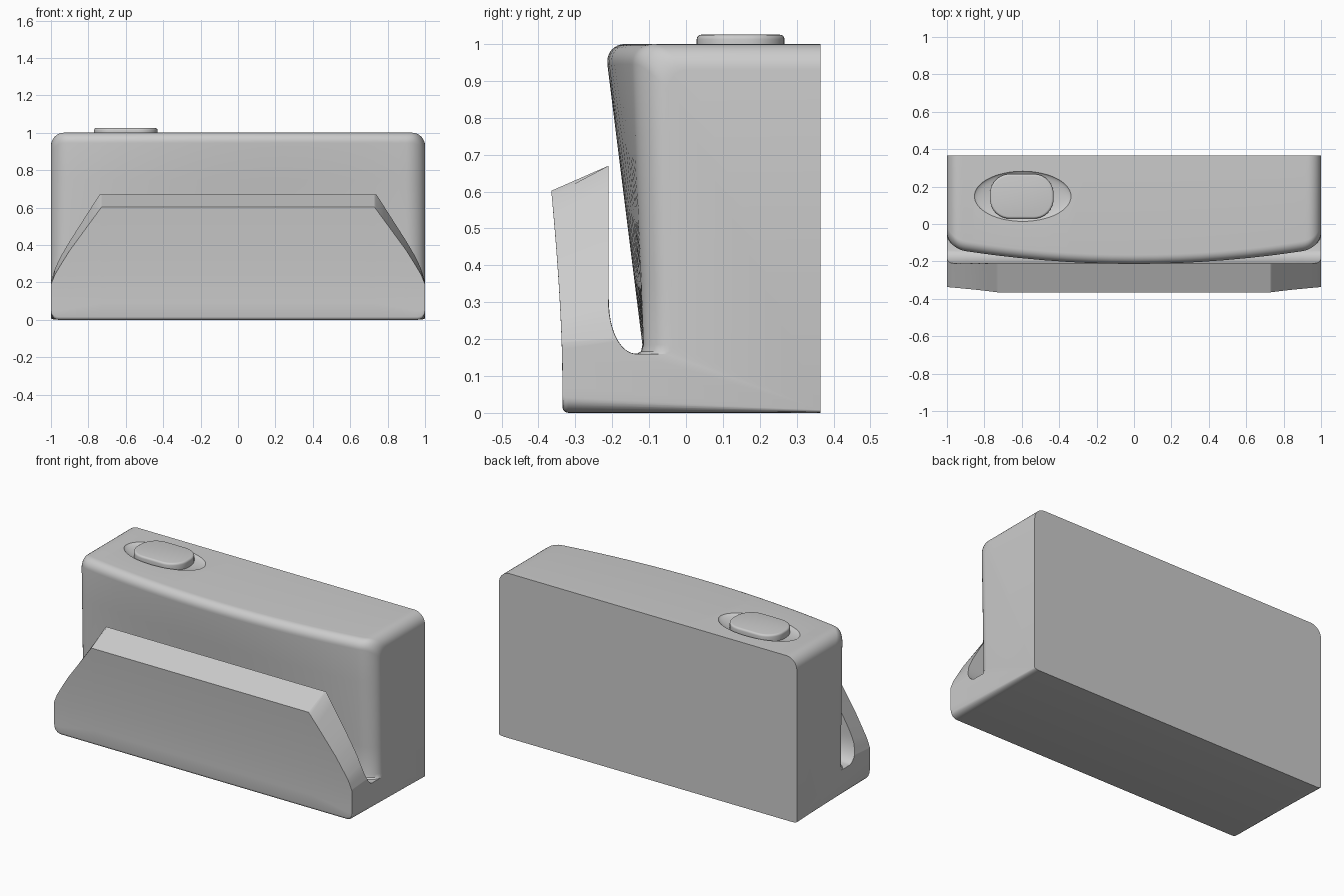
import bpy, bmesh
from math import sin, cos, pi, sqrt

if "Cube" in bpy.data.objects:
    bpy.data.objects.remove(bpy.data.objects["Cube"])

FLOOR = 0.16  # height of the slot floor


def lerp_table(table, x):
    if x <= table[0][0]:
        return table[0][1]
    for (x0, v0), (x1, v1) in zip(table, table[1:]):
        if x <= x1:
            return v0 + (v1 - v0) * (x - x0) / (x1 - x0)
    return table[-1][1]


def corner(x, r):
    """Quarter-round drop near the ends x = +-1."""
    d = max(0.0, abs(x) - (1 - r))
    return r - sqrt(max(0.0, r * r - d * d))


def body_front(x, z):
    """Leaning, bowed front face of the main body."""
    u = (z - FLOOR) / (1 - FLOOR)
    return -0.115 - 0.105 * u + 0.09 * u * x * x + 0.8 * corner(x, 0.1)


def lip_back(z):
    d = max(0.0, (0.30 - z) / 0.14)
    return -0.135 - 0.075 * sqrt(max(0.0, 1 - d * d))


def lip_front(z):
    return -0.335 - 0.03 * (max(0.0, z - 0.1) / 0.5) ** 1.6


LIP_REAR_TOP = [(0.74, 0.67), (0.9, 0.42), (0.95, 0.335), (0.98, 0.27), (1, 0.2)]
LIP_FRONT_TOP = [(0.73, 0.602), (0.9, 0.37), (0.95, 0.29), (0.98, 0.24), (1, 0.19)]


def section(x):
    """Closed y-z outline of the holder at station x."""
    a = abs(x)
    top = 1 - corner(x, 0.07)
    bottom = corner(x, 0.04)
    pts = [(0.365, 0.2 * bottom), (0.365, top)]
    r = 0.055
    for i in range(9):                       # rounded top front edge
        t = pi / 2 * (1 - i / 8)
        z = top - r + r * sin(t)
        pts.append((body_front(x, z) + r - r * cos(t), z))
    for z in (0.75, 0.55, 0.35, 0.185):      # leaning face
        pts.append((body_front(x, z), z))
    pts.append((body_front(x, 0.167) - 0.006, 0.167))
    pts.append((body_front(x, FLOOR) - 0.018, FLOOR))
    h, hf = lerp_table(LIP_REAR_TOP, a), lerp_table(LIP_FRONT_TOP, a)
    for i in range(1, 15):                   # slot curve and back of the lip
        z = FLOOR + (h - FLOOR) * (i / 14) ** 2
        pts.append((lip_back(z), z))
    for i in range(9):                       # front of the lip
        z = hf + (bottom + 0.016 - hf) * i / 8
        pts.append((lip_front(z), z))
    for t in (pi / 6, pi / 3, pi / 2):       # rounded foot
        pts.append((-0.319 - 0.016 * cos(t), bottom + 0.016 - 0.016 * sin(t)))
    return pts


def make_object(name, bm):
    bmesh.ops.recalc_face_normals(bm, faces=bm.faces[:])
    me = bpy.data.meshes.new(name)
    bm.to_mesh(me)
    bm.free()
    ob = bpy.data.objects.new(name, me)
    bpy.context.collection.objects.link(ob)
    return ob


def smooth(ob):
    bpy.ops.object.select_all(action='DESELECT')
    ob.select_set(True)
    bpy.context.view_layer.objects.active = ob
    bpy.ops.object.shade_smooth_by_angle(angle=0.55)


def apply_modifiers(ob):
    deps = bpy.context.evaluated_depsgraph_get()
    me = bpy.data.meshes.new_from_object(ob.evaluated_get(deps))
    ob.modifiers.clear()
    ob.data = me


# Holder: body, slot and lip lofted along x
half = [0.12, 0.24, 0.36, 0.48, 0.6, 0.68, 0.73, 0.74, 0.78, 0.82, 0.86, 0.9]
half += [0.9 + 0.1 * sin(pi / 2 * i / 10) for i in range(1, 11)]
stations = [-x for x in reversed(half)] + [0.0] + half
bm = bmesh.new()
rings = [[bm.verts.new((x, y, z)) for y, z in section(x)] for x in stations]
n = len(rings[0])
for a, b in zip(rings, rings[1:]):
    for i in range(n):
        j = (i + 1) % n
        bm.faces.new((a[i], a[j], b[j], b[i]))
bm.faces.new(rings[0])
bm.faces.new(rings[-1])
holder = make_object("holder_body", bm)

# Shallow oval dish around the button
bm = bmesh.new()
bmesh.ops.create_uvsphere(bm, u_segments=64, v_segments=24, radius=1)
for v in bm.verts:
    v.co = (-0.595 + 0.26 * v.co.x, 0.148 + 0.135 * v.co.y, 1.003 + 0.03 * v.co.z)
cutter = make_object("dish_cutter", bm)
cutter.hide_render = True
mod = holder.modifiers.new("dish", 'BOOLEAN')
mod.operation = 'DIFFERENCE'
mod.solver = 'EXACT'
mod.object = cutter
apply_modifiers(holder)
bpy.data.objects.remove(cutter)
smooth(holder)

# Button: rounded slab
bm = bmesh.new()
hw, hd, r = 0.17, 0.119, 0.105
outline = []
for k, (sx, sy) in enumerate([(1, 1), (-1, 1), (-1, -1), (1, -1)]):
    for i in range(11):
        t = pi / 2 * (k + i / 10)
        outline.append(bm.verts.new((-0.6 + sx * (hw - r) + r * cos(t),
                                     0.148 + sy * (hd - r) + r * sin(t), 0.965)))
base = bm.faces.new(outline)
ext = bmesh.ops.extrude_face_region(bm, geom=[base])
for v in ext["geom"]:
    if isinstance(v, bmesh.types.BMVert):
        v.co.z = 1.025
if not base.is_valid or len(bm.faces) == len(outline) + 1:
    bm.faces.new(outline)
button = make_object("button", bm)
bev = button.modifiers.new("soft_rim", 'BEVEL')
bev.width = 0.012
bev.segments = 4
bev.limit_method = 'ANGLE'
bev.angle_limit = 0.8
apply_modifiers(button)
smooth(button)
